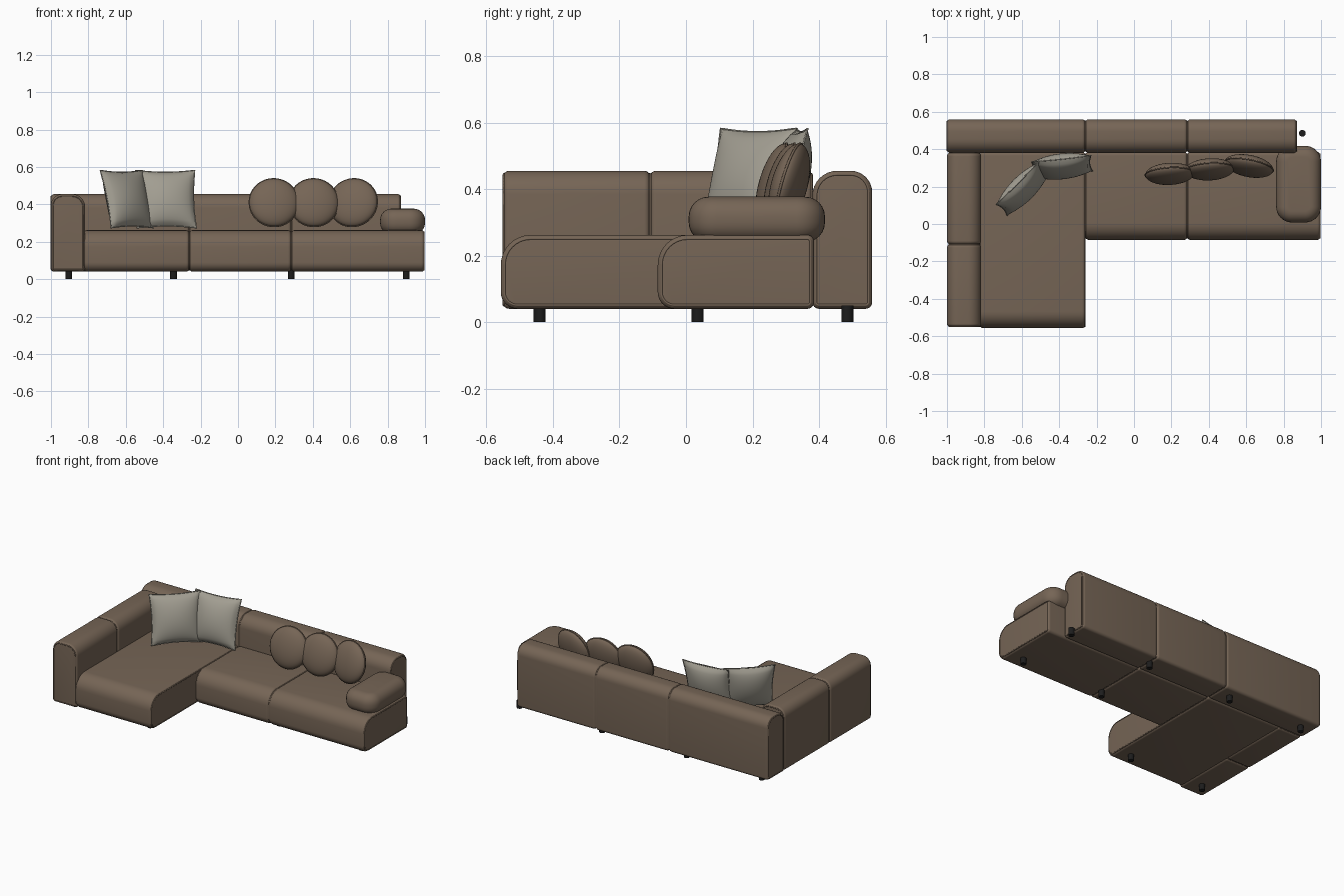
import bpy
import bmesh
from math import sin, cos, pi, radians

cube = bpy.data.objects.get("Cube")
if cube:
    bpy.data.objects.remove(cube, do_unlink=True)


def material(name, rgb, rough=0.8):
    m = bpy.data.materials.new(name)
    m.use_nodes = True
    col = (*rgb, 1)
    m.diffuse_color = col
    bsdf = m.node_tree.nodes["Principled BSDF"]
    bsdf.inputs["Base Color"].default_value = col
    bsdf.inputs["Roughness"].default_value = rough
    return m


BROWN = material("brown upholstery", (0.18, 0.13, 0.092))
GREY = material("grey linen", (0.36, 0.34, 0.285))
BLACK = material("black legs", (0.012, 0.012, 0.012), 0.5)


def finish(obj, mat, angle=50):
    obj.data.materials.append(mat)
    bpy.ops.object.select_all(action='DESELECT')
    obj.select_set(True)
    bpy.context.view_layer.objects.active = obj
    bpy.ops.object.shade_smooth_by_angle(angle=radians(angle))
    return obj


def from_bmesh(name, bm, mat):
    bmesh.ops.recalc_face_normals(bm, faces=bm.faces[:])
    mesh = bpy.data.meshes.new(name)
    bm.to_mesh(mesh)
    bm.free()
    obj = bpy.data.objects.new(name, mesh)
    bpy.context.collection.objects.link(obj)
    return finish(obj, mat)


def piping(name, points, mat, radius=0.004):
    """Thin closed cord through the points."""
    curve = bpy.data.curves.new(name, 'CURVE')
    curve.dimensions = '3D'
    curve.bevel_depth = radius
    curve.bevel_resolution = 1
    spline = curve.splines.new('POLY')
    spline.points.add(len(points) - 1)
    for p, co in zip(spline.points, points):
        p.co = (*co, 1)
    spline.use_cyclic_u = True
    obj = bpy.data.objects.new(name, curve)
    bpy.context.collection.objects.link(obj)
    bpy.ops.object.select_all(action='DESELECT')
    obj.select_set(True)
    bpy.context.view_layer.objects.active = obj
    bpy.ops.object.convert(target='MESH')
    return finish(bpy.context.object, mat, 80)


def rounded_rect(a0, a1, b0, b1, radii, inset, steps=8):
    """Radii run from low a, low b counter-clockwise."""
    a0, a1, b0, b1 = a0 + inset, a1 - inset, b0 + inset, b1 - inset
    pts = []
    corners = ((a0, b0, 1, 1), (a1, b0, -1, 1), (a1, b1, -1, -1), (a0, b1, 1, -1))
    for i, ((a, b, sa, sb), r) in enumerate(zip(corners, radii)):
        r = max(r - inset, 0.002)
        for k in range(steps + 1):
            t = pi + (i + k / steps) * pi / 2
            pts.append((a + sa * r + r * cos(t), b + sb * r + r * sin(t)))
    return pts


PLACE = {'x': lambda t, a, b: (t, a, b),
         'y': lambda t, a, b: (a, t, b),
         'z': lambda t, a, b: (a, b, t)}


def padded_block(name, axis, box, radii, lo, hi, soft=0.018, cords=True):
    """Rounded section swept along an axis, with softened ends and corded seams."""
    put = PLACE[axis]
    arc = [(soft * (1 - sin(t)), soft * (1 - cos(t)))
           for t in (k * pi / 12 for k in range(7))]
    stations = [(lo + s, d) for d, s in arc] + [(hi - s, d) for d, s in reversed(arc)]
    bm = bmesh.new()
    rings = [[bm.verts.new(put(t, a, b)) for a, b in rounded_rect(*box, radii, d)]
             for t, d in stations]
    n = len(rings[0])
    for r0, r1 in zip(rings, rings[1:]):
        for i in range(n):
            j = (i + 1) % n
            bm.faces.new((r0[i], r0[j], r1[j], r1[i]))
    bm.faces.new(rings[0])
    bm.faces.new(rings[-1])
    from_bmesh(name, bm, BROWN)
    if cords:
        for side, t in (("start", lo + soft * 0.15), ("end", hi - soft * 0.15)):
            loop = rounded_rect(*box, radii, soft * 0.6)
            piping(f"{name}_cord_{side}", [put(t, a, b) for a, b in loop], BROWN)


BASE, SEAT_TOP, BACK_TOP = 0.04, 0.262, 0.455
SPLIT = (-1.0, -0.26, 0.285, 0.87)

# Backrest modules along the rear
for i, label in enumerate(("right", "middle", "left")):
    padded_block(f"backrest_{label}", 'x', (0.38, 0.56, BASE, BACK_TOP),
                 (0.02, 0.02, 0.065, 0.075), SPLIT[i], SPLIT[i + 1])

# Long armrest in two modules
for label, y0, y1 in (("front", -0.55, -0.108), ("rear", -0.108, 0.38)):
    padded_block(f"armrest_{label}", 'y', (-1.0, -0.817, BASE, BACK_TOP),
                 (0.02, 0.02, 0.07, 0.06), y0, y1)

# Seats with a rolled front edge
for label, x0, x1, front in (("chaise", -0.825, -0.26, -0.557),
                             ("middle", -0.26, 0.285, -0.085),
                             ("left", 0.285, 0.997, -0.085)):
    padded_block(f"seat_{label}", 'x', (front, 0.385, BASE, SEAT_TOP),
                 (0.05, 0.02, 0.02, 0.09), x0, x1)

# Loose arm cushion
padded_block("arm_cushion", 'z', (0.76, 1.0, 0.008, 0.418),
             (0.085, 0.085, 0.085, 0.085), 0.24, 0.377, soft=0.06, cords=False)

# Legs
for n, (x, y) in enumerate([(-0.905, -0.44), (-0.345, -0.44), (0.285, 0.035), (0.9, 0.035),
                            (-0.905, 0.485), (-0.345, 0.485), (0.285, 0.485), (0.9, 0.485)]):
    bpy.ops.mesh.primitive_cylinder_add(vertices=20, radius=0.018, depth=0.05,
                                        location=(x, y, 0.025))
    leg = bpy.context.object
    leg.name = f"leg_{n + 1}"
    finish(leg, BLACK)

# Round cushions with a seam cord
R = 0.132
for n, (x, y, turn) in enumerate([(0.192, 0.268, 3), (0.405, 0.292, 3), (0.615, 0.31, -11)]):
    pose = (radians(-15), 0, radians(turn))
    bpy.ops.mesh.primitive_uv_sphere_add(segments=48, ring_count=24, radius=1)
    disc = bpy.context.object
    disc.name = f"round_cushion_{n + 1}"
    for v in disc.data.vertices:
        v.co = (v.co.x * R, v.co.z * 0.05, -v.co.y * R)
    disc.location, disc.rotation_euler = (x, y, 0.409), pose
    finish(disc, BROWN, 80)
    cord = piping(f"round_cushion_cord_{n + 1}",
                  [(R * cos(k * pi / 24), 0, R * sin(k * pi / 24)) for k in range(48)], BROWN)
    cord.location, cord.rotation_euler = (x, y, 0.409), pose


# Square throw pillows: two puffed panels joined at a pinched edge
def pillow_edge(u, v, half):
    return (half * u * (1 - 0.07 * (1 - v * v)), half * v * (1 - 0.07 * (1 - u * u)))


def throw_pillow(name, location, lean, turn, half=0.16, puff=0.06):
    bm = bmesh.new()
    for side in (-1, 1):
        made = bmesh.ops.create_grid(bm, x_segments=20, y_segments=20, size=1)
        for vert in made["verts"]:
            u, v = vert.co.x, vert.co.y
            swell = max((1 - u * u) * (1 - v * v), 0) ** 0.55
            x, z = pillow_edge(u, v, half)
            vert.co = (x, side * puff * swell, z)
    bmesh.ops.remove_doubles(bm, verts=bm.verts[:], dist=0.0005)
    body = from_bmesh(name, bm, GREY)
    run = [-1 + k / 8 for k in range(16)]
    rim = ([(t, -1) for t in run] + [(1, t) for t in run]
           + [(-t, 1) for t in run] + [(-1, -t) for t in run])
    points = [pillow_edge(u, v, half) for u, v in rim]
    cord = piping(name + "_cord", [(x, 0, z) for x, z in points], GREY, 0.003)
    for obj in (body, cord):
        obj.location = location
        obj.rotation_euler = (radians(-lean), 0, radians(turn))


throw_pillow("throw_pillow_right", (-0.595, 0.188, 0.428), 15, 45)
throw_pillow("throw_pillow_left", (-0.385, 0.308, 0.428), 15, 6)
